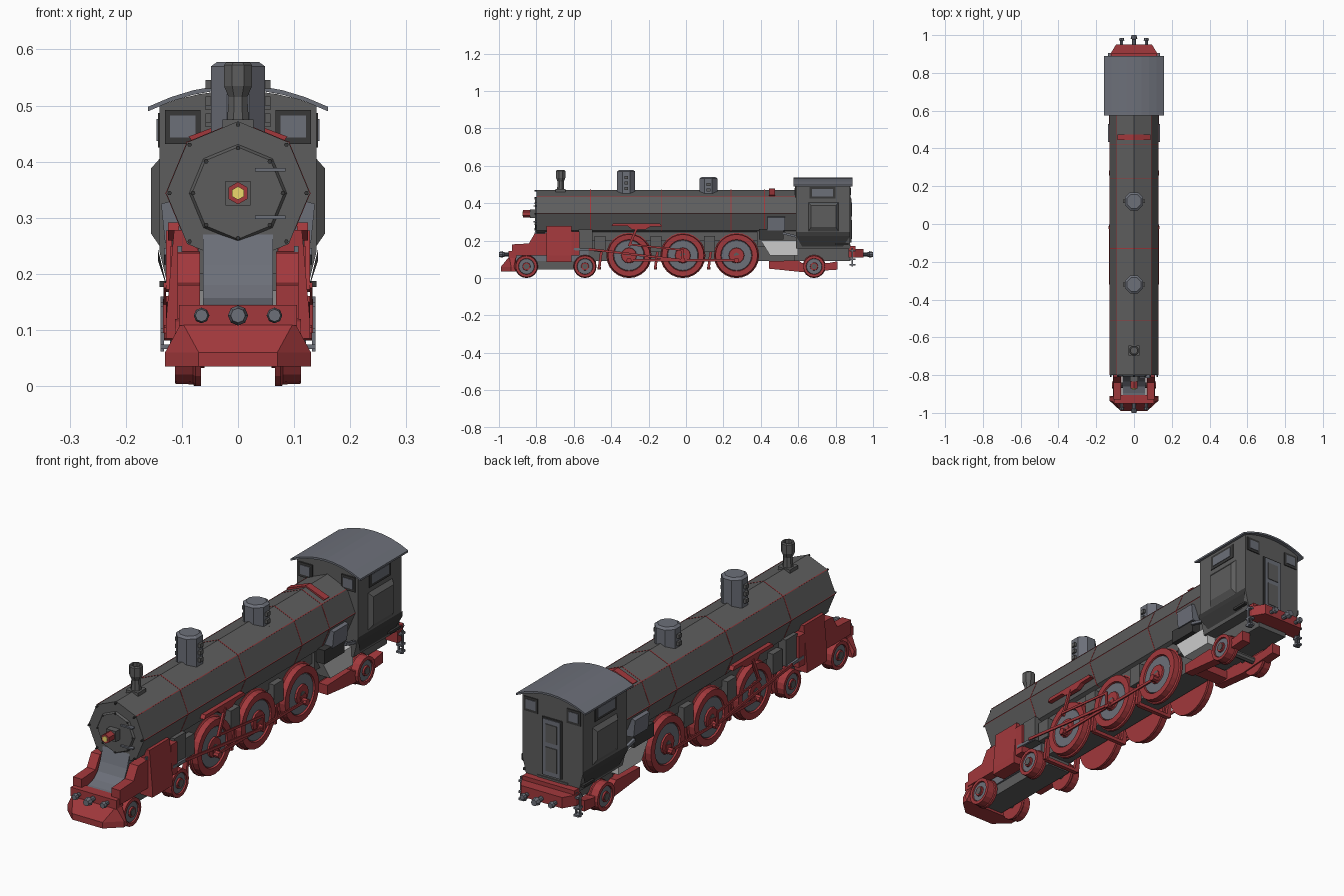
import bpy, bmesh, math
from mathutils import Vector

if "Cube" in bpy.data.objects:
    bpy.data.objects.remove(bpy.data.objects["Cube"])

def mat(name, c):
    m = bpy.data.materials.new(name)
    m.diffuse_color = (*c, 1)
    m.use_nodes = True
    m.node_tree.nodes["Principled BSDF"].inputs["Base Color"].default_value = m.diffuse_color
    return m

DARK = mat("dark_grey", (.11, .11, .11))
BLACK = mat("black_grey", (.04, .04, .04))
STEEL = mat("steel", (.15, .16, .19))
LIGHT = mat("light_grey", (.55, .55, .53))
RED = mat("red", (.36, .04, .045))
YELLOW = mat("yellow", (.85, .7, .15))

def finish(name, bm, m, mirror=False):
    bmesh.ops.recalc_face_normals(bm, faces=bm.faces)
    me = bpy.data.meshes.new(name)
    bm.to_mesh(me)
    bm.free()
    me.materials.append(m)
    ob = bpy.data.objects.new(name, me)
    bpy.context.collection.objects.link(ob)
    if mirror:
        ob.modifiers.new("mirror", 'MIRROR').use_axis = (True, False, False)
    return ob

def place(axis, u, v, t):
    return Vector({'x': (t, u, v), 'y': (u, t, v), 'z': (u, v, t)}[axis])

def prism(name, pts, axis, a, b, m, mirror=False):
    bm = bmesh.new()
    f = bm.faces.new([bm.verts.new(place(axis, u, v, a)) for u, v in pts])
    ext = bmesh.ops.extrude_face_region(bm, geom=[f])['geom']
    bmesh.ops.translate(bm, vec=place(axis, 0, 0, b - a),
                        verts=[g for g in ext if isinstance(g, bmesh.types.BMVert)])
    # the extrusion keeps the start face as the other cap
    return finish(name, bm, m, mirror)

def box(name, x, y, z, m, mirror=False):
    return prism(name, [(x[0], y[0]), (x[1], y[0]), (x[1], y[1]), (x[0], y[1])], 'z', z[0], z[1], m, mirror)

def hull(name, pts, m, mirror=False):
    bm = bmesh.new()
    for p in pts:
        bm.verts.new(p)
    bmesh.ops.convex_hull(bm, input=bm.verts[:])
    bmesh.ops.dissolve_limit(bm, angle_limit=.01, verts=bm.verts[:], edges=bm.edges[:])
    return finish(name, bm, m, mirror)

def lathe(name, prof, axis, cu, cv, n, m, mirror=False, phase=0.0):
    """Revolve (radius, position) pairs round an axis through (cu, cv)."""
    bm = bmesh.new()
    ang = [2 * math.pi * i / n + phase for i in range(n)]
    rings = [[bm.verts.new(place(axis, cu + r * math.cos(a), cv + r * math.sin(a), t)) for a in ang]
             for r, t in prof]
    for p, q in zip(rings, rings[1:]):
        for i in range(n):
            j = (i + 1) % n
            bm.faces.new((p[i], p[j], q[j], q[i]))
    bm.faces.new(rings[0])
    bm.faces.new(rings[-1])
    return finish(name, bm, m, mirror)

def rod(name, p, q, w, x0, x1, m):
    d = Vector((q[0] - p[0], q[1] - p[1])).normalized() * w / 2
    prism(name, [(p[0] + d.y, p[1] - d.x), (q[0] + d.y, q[1] - d.x),
                 (q[0] - d.y, q[1] + d.x), (p[0] - d.y, p[1] + d.x)], 'x', x0, x1, m, True)

# Boiler: octagon with a corner on top, red bands and seams
BZ, BR = .344, .128
lathe("boiler", [(BR, -.8), (BR, .6)], 'y', 0, BZ, 8, DARK)
for y in (-.51, -.13, .24, .42):
    lathe("boiler_band", [(BR + .001, y - .002), (BR + .001, y + .002)], 'y', 0, BZ, 8, RED)
for k in (0, 1):
    a = k * math.pi / 4
    lathe("boiler_seam", [(.002, -.8), (.002, .59)], 'y', BR * math.cos(a), BZ + BR * math.sin(a), 4, RED, True)
arch = [(r * math.sin(a), BZ + r * math.cos(a)) for r, s in ((.134, 1), (.115, -1))
        for a in (-.72 * s, 0, .72 * s)]
prism("firebox_arch", arch, 'y', .445, .475, RED)

# Smokebox door, bolts, hinges, lamp
lathe("smokebox_door", [(.087, -.8), (.082, -.808)], 'y', 0, BZ, 8, DARK)
for r in (.122, .08):
    for k in range(8):
        a = k * math.pi / 4
        lathe("door_bolt", [(.004, -.8), (.004, -.811)], 'y', r * math.cos(a), BZ + r * math.sin(a), 6, BLACK)
for z in (.386, .301):
    box("door_hinge", (.03, .085), (-.816, -.8), (z - .003, z + .003), STEEL)
box("lamp_bracket", (-.022, .022), (-.835, -.8), (.322, .366), DARK)
lathe("lamp_body", [(.02, -.83), (.02, -.872)], 'y', 0, BZ, 6, RED, phase=math.pi / 6)
lathe("lamp_glass", [(.012, -.86), (.012, -.875)], 'y', 0, BZ, 6, YELLOW, phase=math.pi / 6)

# Chimney and domes
box("chimney_base", (-.028, .028), (-.697, -.643), (.445, .475), DARK)
lathe("chimney", [(.021, .47), (.018, .515), (.027, .535), (.027, .572), (.023, .577), (.017, .577), (.017, .56)],
      'z', 0, -.67, 8, DARK, phase=math.pi / 8)
for name, y, top in (("sand_dome", -.32, .578), ("steam_dome", .12, .54)):
    lathe(name, [(.052, .43), (.052, top - .008), (.04, top)], 'z', 0, y, 8, STEEL, phase=math.pi / 8)
    for i in range(3):
        z = top - .04 - i * .03
        box(name + "_step", (.046, .058), (y - .01, y + .01), (z - .008, z + .008), DARK, True)

# Cab: body, arched roof, windows, side panels, rear door
def arc(w, edge, top, n=8):
    return [(w * (2 * i / n - 1), edge + (top - edge) * (1 - (2 * i / n - 1) ** 2)) for i in range(n + 1)]
prism("cab", [(-.12, .158), (-.14, .24)] + arc(.14, .5, .527) + [(.14, .24), (.12, .158)], 'y', .588, .876, DARK)
prism("cab_roof", arc(.16, .498, .537) + arc(.16, .49, .529)[::-1], 'y', .575, .89, STEEL)
hull("cab_skirt", [(x, y, z) for x, z, a, b in ((.143, .246, .588, .878), (.143, .225, .588, .878), (.125, .17, .62, .84))
                   for y in (a, b)], BLACK, True)
hull("cab_side_panel", [(.14, y, z) for y in (.655, .815) for z in (.25, .405)] +
     [(.155, y, z) for y in (.668, .802) for z in (.272, .388)], DARK, True)
box("side_window_frame", (.13, .143), (.66, .8), (.425, .487), BLACK, True)
box("side_window", (.13, .145), (.675, .785), (.437, .476), STEEL, True)
for y0, y1 in ((.582, .59), (.87, .88)):
    box("end_window_frame", (.067, .13), (y0, y1), (.432, .492), BLACK, True)
    box("end_window", (.076, .121), (y0 - .002, y1 + .002), (.443, .482), STEEL, True)
box("rear_door_frame", (-.046, .046), (.87, .881), (.19, .43), BLACK)
box("rear_door", (-.04, .04), (.87, .884), (.19, .424), STEEL)
box("rear_door_window", (-.026, .026), (.87, .887), (.33, .405), DARK)
box("rear_door_panel", (-.026, .026), (.87, .887), (.21, .31), DARK)

# Firebox and ash pan
box("firebox", (-.085, .085), (.38, .6), (.17, .3), DARK)
box("firebox_side", (.08, .125), (.39, .52), (.205, .262), BLACK, True)
hull("injector", [(x, y, z) for y in (.435, .53) for x, z in ((.09, .25), (.13, .255), (.137, .325), (.1, .335))], STEEL, True)
prism("ash_pan", [(.4, .2), (.6, .2), (.6, .12), (.45, .12)], 'x', -.11, .11, LIGHT)
rod("injector_pipe", (.52, .24), (.6, .22), .012, .12, .132, STEEL)

# Main frame, saddle and bogie
box("main_frame", (-.055, .055), (-.55, .62), (.09, .24), DARK)
box("running_plate", (-.075, .075), (-.6, .42), (.2, .245), DARK)
prism("smokebox_saddle", [(-.94, .09), (-.94, .142), (-.895, .146), (-.86, .157), (-.835, .18), (-.818, .215),
                          (-.8, .27), (-.52, .27), (-.52, .09)], 'x', -.062, .062, STEEL)
box("bogie", (-.055, .055), (-.93, -.48), (.045, .11), DARK)
box("rear_frame", (-.07, .07), (.58, .88), (.09, .18), DARK)
for y in (-.46, -.16, .125):
    box("spring_hanger", (.07, .1), (y - .03, y + .03), (.14, .225), DARK, True)
    rod("brake_hanger", (y + .01, .16), (y - .005, .05), .014, .07, .09, RED)
    box("brake_beam", (-.08, .08), (y - .012, y + .006), (.045, .06), RED)

# Cylinders and stepped front plates
hull("cylinder_block", [(x, y, z) for y in (-.745, -.612) for x, z in
                        ((.07, .085), (.128, .085), (.128, .12), (.114, .278), (.09, .278), (.07, .24))], RED, True)
prism("front_plate", [(-.93, .12), (-.93, .18), (-.84, .185), (-.81, .237), (-.74, .24), (-.74, .12)],
      'x', .068, .108, RED, True)
box("cylinder_cover", (.07, .12), (-.612, -.57), (.12, .25), RED, True)
box("slide_bar_block", (.07, .11), (-.575, -.5), (.15, .26), DARK, True)
box("plate_handle", (.1, .108), (-.755, -.74), (.225, .25), STEEL, True)

# Buffer beam, plough, buffers, couplings at both ends
box("buffer_beam", (-.105, .105), (-.95, -.905), (.108, .145), RED)
hull("plough", [(s * x, y, z) for s in (-1, 1) for x, y, z in
                ((.13, -.91, .035), (.13, -.92, .06), (.13, -.935, .035), (.07, -.99, .035), (.07, -.99, .06),
                 (.1, -.945, .115), (.1, -.91, .115), (.13, -.935, .06))], RED)
hull("rear_beam", [(s * x, y, z) for s in (-1, 1) for x, y in ((.125, .87), (.125, .9), (.095, .95))
                   for z in (.11, .155)], RED)
box("rear_step_plate", (-.12, .12), (.87, .905), (.155, .172), RED)
for s, yb in ((-1, .94), (1, .94)):
    lathe("buffer", [(.008, s * yb), (.008, s * .97), (.014, s * .972), (.011, s * .985)], 'y', .065, .126, 8, STEEL, True)
    lathe("coupling", [(.01, s * yb), (.01, s * .978), (.018, s * .98), (.013, s)], 'y', 0, .126, 8, STEEL)
for z in (.07, .1, .145):
    box("rear_ladder_rung", (.115, .138), (.875, .905), (z - .004, z + .004), STEEL, True)
for x in (.118, .135):
    box("rear_ladder_rail", (x - .003, x + .003), (.885, .893), (.062, .16), STEEL, True)
box("cab_step", (.1, .14), (.8, .87), (.177, .187), BLACK, True)

# Trailing truck
prism("trailing_truck", [(.445, .05), (.445, .09), (.6, .095), (.62, .08), (.76, .08), (.81, .09), (.81, .045), (.62, .032)],
      'x', .06, .1, RED, True)
box("truck_cross_beam", (-.06, .06), (.46, .52), (.05, .085), RED)

# Wheels with axles
def wheel(name, y, r, n, x0, x1):
    k = r / .121
    lathe(name, [(.02 * k, x0), (r, x0), (r, x0 + .01), (r * .95, x0 + .014), (r * .93, x1), (r * .7, x1),
                 (r * .68, x1 - .008), (.02 * k, x1 - .008)], 'x', y, r, n, RED, True)
    lathe(name + "_disc", [(r * .69, x1 - .01), (r * .66, x1 - .005)], 'x', y, r, n, STEEL, True)
    lathe(name + "_hub", [(r * .36, x1 - .01), (r * .33, x1 + .002)], 'x', y, r, 12, RED, True)
    lathe(name + "_axle", [(.015, -x1 - .004), (.015, x1 + .004)], 'x', y, r, 8, DARK)
DRIVERS = (-.305, -.017, .27)
for y in DRIVERS:
    wheel("driving_wheel", y, .121, 24, .068, .106)
    rod("wheel_crank", (y, .121), (y + .005, .095), .035, .1, .112, RED)
    lathe("crank_pin", [(.014, .1), (.014, .132)], 'x', y, .095, 8, RED, True)
for y in (-.853, -.54):
    wheel("leading_wheel", y, .062, 16, .066, .112)
wheel("trailing_wheel", .685, .062, 16, .066, .112)

# Rods and valve gear
rod("coupling_rod", (-.305, .095), (.27, .095), .012, .114, .12, RED)
rod("main_rod", (-.52, .155), (-.017, .095), .012, .122, .128, RED)
rod("piston_rod", (-.6, .155), (-.5, .15), .012, .112, .122, STEEL)
rod("eccentric_rod", (-.305, .18), (-.02, .15), .01, .128, .133, RED)
rod("eccentric_crank", (-.02, .155), (-.017, .095), .012, .128, .134, RED)
rod("expansion_link", (-.305, .17), (-.26, .275), .013, .118, .128, RED)
prism("valve_bracket", [(-.4, .277), (-.39, .292), (-.14, .292), (-.13, .277), (-.19, .275), (-.215, .26),
                        (-.29, .26), (-.31, .277)], 'x', .105, .125, RED, True)
